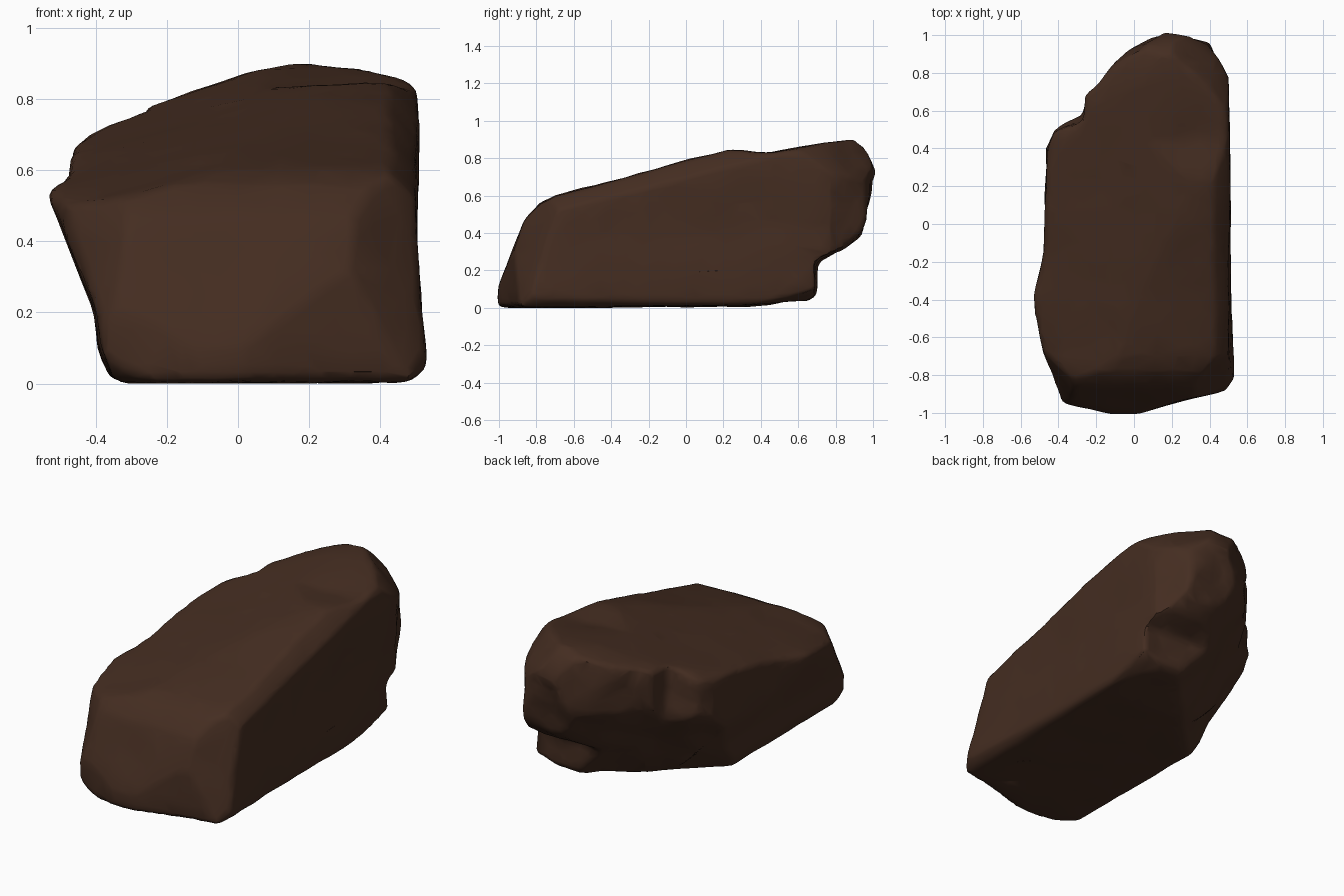
import bpy
import bmesh
from mathutils import Matrix, Vector, noise

cube = bpy.data.objects.get("Cube")
if cube:
    bpy.data.objects.remove(cube, do_unlink=True)

# Outlines of the boulder along each axis
PLAN = [(-.12, -1.01), (.02, -1.01), (.2, -.95), (.5, -.88), (.53, -.82), (.51, 0),
        (.5, .78), (.39, .97), (.18, 1.04), (-.03, .9), (-.26, .69), (-.265, .56),
        (-.42, .49), (-.46, .4), (-.48, -.15), (-.535, -.4), (-.49, -.66), (-.38, -.95)]
SIDE = [(-1.01, 0), (.3, .01), (.64, .04), (.69, .07), (.7, .25), (.84, .31), (.94, .39),
        (.975, .52), (1.03, .72), (.97, .86), (.9, .905), (.68, .87), (.45, .83), (.23, .845),
        (0, .79), (-.4, .675), (-.7, .6), (-.78, .56), (-.86, .47), (-1.01, .1)]
FRONT = [(-.35, 0), (.48, .005), (.53, .05), (.5, .4), (.505, .82), (.485, .85), (.41, .88),
         (.15, .905), (.02, .87), (-.26, .775), (-.43, .69), (-.48, .65), (-.49, .57),
         (-.535, .535), (-.4, .2), (-.39, .1)]

# Broken-off planes: a point on each and its outward direction
CHIPS = [((-.5, -.4, .55), (-.24, -.17, 1)),        # sunken left half of the top
         ((.47, .68, .82), (.0385, .03, .04)),      # upper back corner
         ((.5, 0, .7), (.063, -.0144, .056)),       # long upper edge
         ((.5, .4, .02), (.32, .286, -1)),          # lower back corner
         ((.25, .65, 0), (-.7, .71, -.7)),          # undercut on the other back corner
         ((.52, -.84, .05), (.6, -.7, .25)),        # front upright edge
         ((-.4, -.86, .3), (-.7, -.7, .35)),        # other front upright edge
         ((-.36, -.92, .03), (-.5, -.6, -.8))]      # lower front corner


def link(name, bm):
    mesh = bpy.data.meshes.new(name)
    bm.to_mesh(mesh)
    bm.free()
    obj = bpy.data.objects.new(name, mesh)
    bpy.context.collection.objects.link(obj)
    return obj


def prism(name, outline, place):
    """Extrude a closed outline well past the boulder along the missing axis."""
    bm = bmesh.new()
    face = bm.faces.new([bm.verts.new(place(a, b, -1.5)) for a, b in outline])
    ext = bmesh.ops.extrude_face_region(bm, geom=[face])
    shift = Vector(place(0, 0, 3))
    for v in ext["geom"]:
        if isinstance(v, bmesh.types.BMVert):
            v.co += shift
    bmesh.ops.recalc_face_normals(bm, faces=bm.faces)
    return link(name, bm)


def chip_block(point, direction):
    """A large block that rests on a chip plane."""
    n = Vector(direction).normalized()
    turn = n.to_track_quat("Z", "Y").to_matrix().to_4x4()
    bm = bmesh.new()
    bmesh.ops.create_cube(bm, size=4, matrix=Matrix.Translation(Vector(point) + n * 2) @ turn)
    return link("chip_cutter", bm)


# Carve the boulder from three crossing prisms, then knock off the chips
rock = prism("boulder", PLAN, lambda a, b, c: (a, b, c))
cutters = [(prism("side_cutter", SIDE, lambda a, b, c: (c, a, b)), "INTERSECT"),
           (prism("front_cutter", FRONT, lambda a, b, c: (a, c, b)), "INTERSECT")]
cutters += [(chip_block(p, d), "DIFFERENCE") for p, d in CHIPS]
for cutter, operation in cutters:
    cutter.hide_render = True
    mod = rock.modifiers.new("carve", "BOOLEAN")
    mod.operation, mod.solver, mod.object = operation, "EXACT", cutter

# Even out the surface and wear down the corners
remesh = rock.modifiers.new("even", "REMESH")
remesh.mode, remesh.voxel_size = "VOXEL", 0.02
worn = rock.modifiers.new("worn", "SMOOTH")
worn.factor, worn.iterations = 0.5, 6

deps = bpy.context.evaluated_depsgraph_get()
mesh = bpy.data.meshes.new_from_object(rock.evaluated_get(deps))
rock.modifiers.clear()
rock.data = mesh
mesh.name = "boulder"
for cutter, operation in cutters:
    bpy.data.objects.remove(cutter, do_unlink=True)

# Lumps everywhere, with a rougher broken back end
normals = [v.normal.copy() for v in mesh.vertices]
for v, n in zip(mesh.vertices, normals):
    rough = 0.008 + 0.025 * max(0, n.y) * (v.co.y > 0.3)
    lump = noise.noise(v.co * 3.5) + 0.5 * noise.noise(v.co * 8)
    v.co += n * lump * rough
    v.co.z = max(0, v.co.z)

# Brown stone
stone = bpy.data.materials.new("dark_brown_stone")
stone.use_nodes = True
brown = (0.058, 0.026, 0.015, 1)
stone.diffuse_color = brown
stone.node_tree.nodes["Principled BSDF"].inputs["Base Color"].default_value = brown
mesh.materials.clear()
mesh.materials.append(stone)

# Small facets
facets = rock.modifiers.new("facets", "DECIMATE")
facets.ratio = 0.1
bpy.ops.object.select_all(action="DESELECT")
rock.select_set(True)
bpy.context.view_layer.objects.active = rock
bpy.ops.object.modifier_apply(modifier="facets")
bpy.ops.object.shade_smooth_by_angle(angle=0.6)
